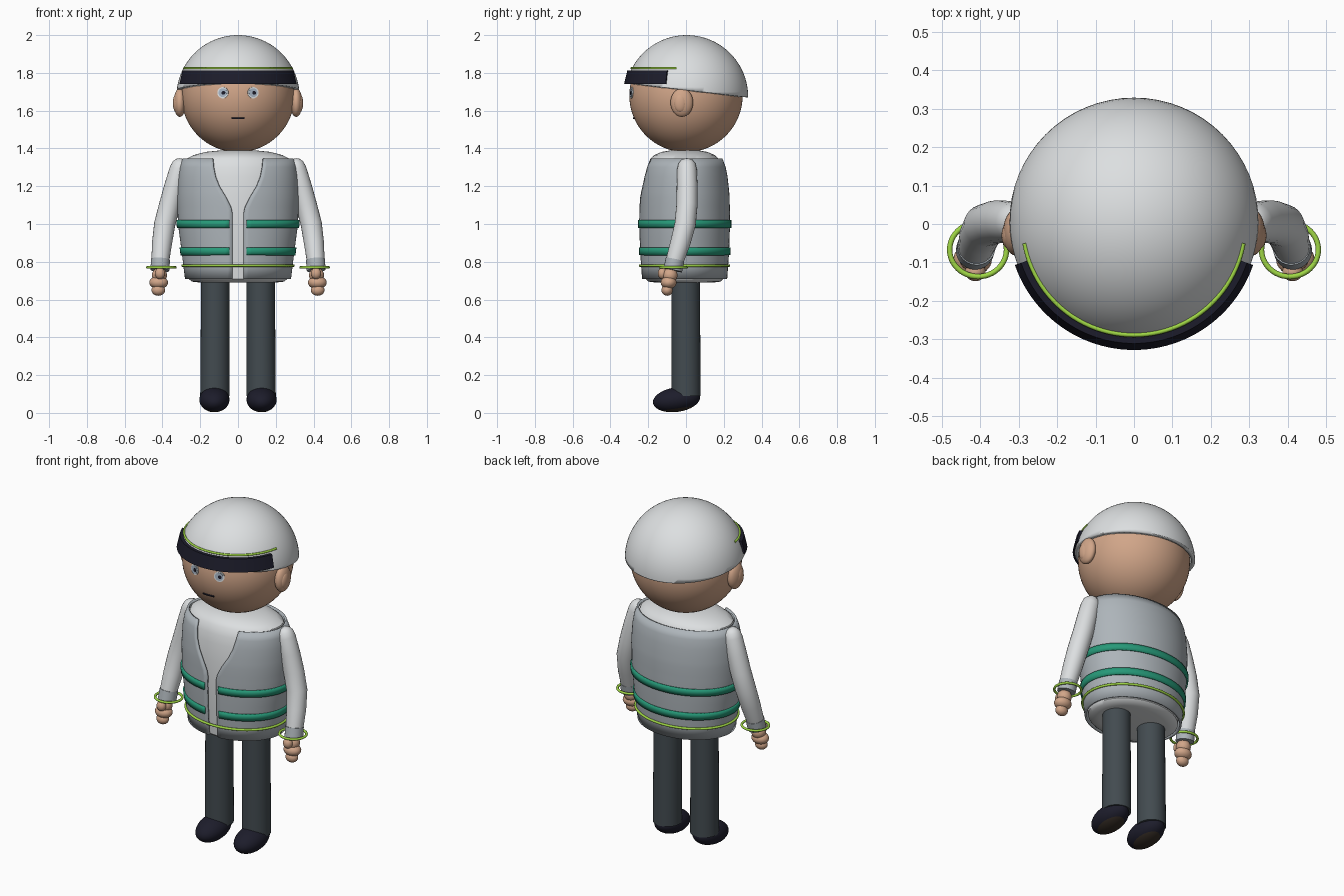
import bpy, bmesh, math
from math import sin, cos, pi, radians
from mathutils import Vector, Matrix

if "Cube" in bpy.data.objects:
    bpy.data.objects.remove(bpy.data.objects["Cube"])


def material(name, *rgb):
    m = bpy.data.materials.new(name)
    m.use_nodes = True
    m.diffuse_color = (*rgb, 1)
    bsdf = m.node_tree.nodes["Principled BSDF"]
    bsdf.inputs["Base Color"].default_value = (*rgb, 1)
    bsdf.inputs["Roughness"].default_value = 0.6
    return m


WHITE = material("soft white", 0.72, 0.74, 0.75)
GREY = material("vest grey", 0.42, 0.46, 0.49)
TEAL = material("band green", 0.02, 0.32, 0.19)
LIME = material("piping lime", 0.35, 0.68, 0.06)
SKIN = material("skin", 0.64, 0.38, 0.25)
SLATE = material("trouser slate", 0.055, 0.07, 0.08)
NAVY = material("ink navy", 0.012, 0.012, 0.024)
BROWN = material("sole brown", 0.035, 0.025, 0.018)
IRIS = material("iris blue", 0.38, 0.46, 0.56)


def finish(name, bm, mats, angle=40):
    bmesh.ops.recalc_face_normals(bm, faces=bm.faces)
    me = bpy.data.meshes.new(name)
    bm.to_mesh(me)
    bm.free()
    ob = bpy.data.objects.new(name, me)
    bpy.context.collection.objects.link(ob)
    for m in mats:
        me.materials.append(m)
    bpy.ops.object.select_all(action="DESELECT")
    ob.select_set(True)
    bpy.context.view_layer.objects.active = ob
    bpy.ops.object.shade_smooth_by_angle(angle=radians(angle))
    return ob


def loft(name, rows, mat, closed=True, caps=False, loop=False):
    """Skin a list of equal rings into a surface."""
    bm = bmesh.new()
    vs = [[bm.verts.new(p) for p in row] for row in rows]
    n = len(rows[0])
    pairs = list(zip(vs, vs[1:])) + ([(vs[-1], vs[0])] if loop else [])
    for a, b in pairs:
        for i in range(n if closed else n - 1):
            j = (i + 1) % n
            bm.faces.new((a[i], a[j], b[j], b[i]))
    if caps:
        bm.faces.new(vs[0])
        bm.faces.new(vs[-1])
    return finish(name, bm, [mat])


def tube(name, path, radii, mat, loop=False, sides=24):
    """Sweep a circle along a path."""
    pts = [Vector(p) for p in path]
    rows, n = [], len(pts)
    for k, p in enumerate(pts):
        a = pts[(k - 1) % n] if loop or k else p
        b = pts[(k + 1) % n] if loop or k < n - 1 else p
        t = (b - a).normalized()
        ref = Vector((0, 1, 0)) if abs(t.z) > 0.7 else Vector((0, 0, 1))
        u = t.cross(ref).normalized()
        v = t.cross(u)
        r = radii[k] if isinstance(radii, list) else radii
        rows.append([p + r * (u * cos(s * 2 * pi / sides) + v * sin(s * 2 * pi / sides))
                     for s in range(sides)])
    return loft(name, rows, mat, caps=not loop, loop=loop)


def ball(name, pos, scale, mats, tilt=0, seg=32):
    bm = bmesh.new()
    bmesh.ops.create_uvsphere(bm, u_segments=seg, v_segments=seg // 2, radius=1)
    if len(mats) > 1:  # underside colour
        for f in bm.faces:
            f.material_index = int(f.calc_center_median().z < -0.7)
    bm.transform(Matrix.Translation(pos) @ Matrix.Rotation(tilt, 4, "X")
                 @ Matrix.Diagonal((*scale, 1)))
    return finish(name, bm, mats, 180)


def solidify(ob, thickness, offset):
    mod = ob.modifiers.new("thickness", "SOLIDIFY")
    mod.thickness, mod.offset = thickness, offset
    mod.use_even_offset = True


def lerp(table, z):
    for (z0, *a), (z1, *b) in zip(table, table[1:]):
        if z <= z1:
            f = max(0, (z - z0) / (z1 - z0))
            return [p + (q - p) * f for p, q in zip(a, b)]
    return table[-1][1:]


# Garment cross-section by height: half width, half depth
BODY = [(0.71, 0.275, 0.220), (0.85, 0.292, 0.230), (1.0, 0.312, 0.235),
        (1.15, 0.317, 0.233), (1.25, 0.312, 0.222), (1.30, 0.304, 0.212), (1.345, 0.288, 0.195)]
MID_Y = -0.008


def wrap(z, grow, gap, n=72):
    """Ring round the body, open at the front by the gap half width."""
    rx, ry = (r + grow for r in lerp(BODY, z))
    t0 = math.asin(gap / rx)
    out = []
    for i in range(n + 1):
        t = t0 + (2 * pi - 2 * t0) * i / n
        out.append((rx * sin(t), MID_Y - ry * cos(t), z))
    return out


# Shirt with rounded shoulders and a closed base
shirt_rings = [(0.69, 0.20, 0.15), (0.695, 0.245, 0.19)]
shirt_rings += [(z, rx - 0.014, ry - 0.014) for z, rx, ry in BODY]
shirt_rings += [(1.365, 0.235, 0.16), (1.382, 0.17, 0.12), (1.39, 0.09, 0.07)]
loft("shirt", [[(rx * sin(i * pi / 32), MID_Y - ry * cos(i * pi / 32), z) for i in range(64)]
               for z, rx, ry in shirt_rings], WHITE, caps=True)

# Open vest with curved neckline
NECK = [(1.06, 0.03), (1.09, 0.037), (1.14, 0.062), (1.2, 0.098), (1.25, 0.118),
        (1.3, 0.128), (1.345, 0.132)]
levels = [0.71, 0.78, 0.85, 0.92, 1.0, 1.06, 1.09, 1.14, 1.17, 1.2, 1.25, 1.3, 1.345]
vest = loft("vest", [wrap(z, 0, lerp(NECK, z)[0]) for z in levels], GREY, closed=False)
solidify(vest, 0.012, 0)

# Reflective bands and hem piping
for label, z in (("upper", 1.0), ("lower", 0.855)):
    band = loft(label + "_vest_band", [wrap(z + d, 0.008, 0.045) for d in (-0.02, 0, 0.02)],
                TEAL, closed=False)
    solidify(band, 0.012, 0)
tube("hem_piping", wrap(0.78, 0.01, 0)[:-1], 0.007, LIME, loop=True, sides=10)

# Head
ball("head", (0, 0, 1.68), (0.3, 0.3, 0.3), [SKIN], seg=64)

# Helmet shell, cut along a sloping rim
bm = bmesh.new()
bmesh.ops.create_uvsphere(bm, u_segments=64, v_segments=40, radius=0.326)
bm.transform(Matrix.Translation((0, 0.003, 1.674)))
bmesh.ops.bisect_plane(bm, geom=bm.verts[:] + bm.edges[:] + bm.faces[:],
                       plane_co=(0, 0, 1.709), plane_no=(0, 0.117, 1), clear_inner=True)
solidify(finish("helmet", bm, [WHITE], 60), 0.022, -1)


def front_arc(radius, z, half, n=48):
    return [(radius * sin(half * (2 * i / n - 1)), -radius * cos(half * (2 * i / n - 1)), z)
            for i in range(n + 1)]


# Visor strip and helmet piping
HALF = radians(71)
loft("visor", [front_arc(r, z, HALF) for r, z in
               ((0.302, 1.74), (0.328, 1.74), (0.311, 1.812), (0.285, 1.812))],
     NAVY, closed=False, loop=True)
for side, name in ((-1, "right"), (1, "left")):
    bm = bmesh.new()
    ring = [(r * sin(HALF) * side, -r * cos(HALF), z) for r, z in
            ((0.302, 1.74), (0.328, 1.74), (0.311, 1.812), (0.285, 1.812))]
    bm.faces.new([bm.verts.new(p) for p in ring])
    finish(name + "_visor_end", bm, [NAVY])
tube("helmet_piping", front_arc(0.289, 1.825, radians(80)), 0.006, LIME, sides=10)


def face_disc(name, x, z, radius, lift, mat):
    """Thin disc lying on the front of the head."""
    c = Vector((0, 0, 1.68))
    n = Vector((x, -math.sqrt(0.09 - x * x - (z - 1.68) ** 2), z - 1.68)).normalized()
    bm = bmesh.new()
    bmesh.ops.create_cone(bm, cap_ends=True, segments=32, radius1=radius, radius2=radius, depth=0.004)
    bm.transform(Matrix.Translation(c + n * (0.299 + lift)) @ n.to_track_quat("Z", "Y").to_matrix().to_4x4())
    finish(name, bm, [mat])


# Mouth
tube("mouth", [(0.035 * k / 4, -math.sqrt(0.0756 - (0.035 * k / 4) ** 2) - 0.001, 1.56)
               for k in range(-4, 5)], 0.005, NAVY, sides=8)

for s, side in ((-1, "right"), (1, "left")):
    # Eyes and ears
    face_disc(side + "_eye_white", s * 0.08, 1.695, 0.030, 0.001, WHITE)
    face_disc(side + "_iris", s * 0.08, 1.695, 0.023, 0.003, IRIS)
    face_disc(side + "_pupil", s * 0.08 + 0.004, 1.694, 0.010, 0.005, NAVY)
    ball(side + "_ear", (s * 0.308, -0.022, 1.643), (0.033, 0.06, 0.076), [SKIN])
    ball(side + "_ear_lobe", (s * 0.325, -0.03, 1.64), (0.02, 0.035, 0.05), [SKIN])

    # Sleeve with rounded shoulder, cuff and bracelet
    path = [(0.296, 0.005, 1.345), (0.298, 0.005, 1.338), (0.302, 0.005, 1.32), (0.31, 0.005, 1.29),
            (0.335, 0.006, 1.2), (0.362, 0.005, 1.1), (0.388, -0.004, 1.0),
            (0.402, -0.03, 0.9), (0.41, -0.055, 0.82), (0.414, -0.07, 0.765)]
    sleeve_r = [0.012, 0.03, 0.045, 0.052, 0.055, 0.056, 0.056, 0.053, 0.048, 0.044]
    tube(side + "_sleeve", [(s * x, y, z) for x, y, z in path], sleeve_r, WHITE)
    tube(side + "_cuff", [(s * 0.41, -0.058, 0.812), (s * 0.414, -0.07, 0.755)], 0.05, GREY)
    tube(side + "_bracelet", [(s * 0.406 + 0.074 * cos(i * pi / 24), -0.067 + 0.07 * sin(i * pi / 24), 0.77)
                              for i in range(48)], 0.007, LIME, loop=True, sides=10)

    # Hand: palm, fingers and thumb
    ball(side + "_palm", (s * 0.416, -0.085, 0.728), (0.04, 0.04, 0.04), [SKIN])
    ball(side + "_knuckles", (s * 0.42, -0.092, 0.69), (0.05, 0.042, 0.034), [SKIN])
    ball(side + "_fingers", (s * 0.422, -0.1, 0.65), (0.036, 0.03, 0.03), [SKIN])
    ball(side + "_thumb", (s * 0.413, -0.125, 0.738), (0.027, 0.024, 0.03), [SKIN])

    # Leg and shoe
    tube(side + "_leg", [(s * 0.122, 0, 0.09), (s * 0.12, -0.002, 0.72)], [0.078, 0.075], SLATE, sides=32)
    ball(side + "_shoe", (s * 0.125, -0.05, 0.07), (0.08, 0.126, 0.065), [NAVY, BROWN], radians(8))
